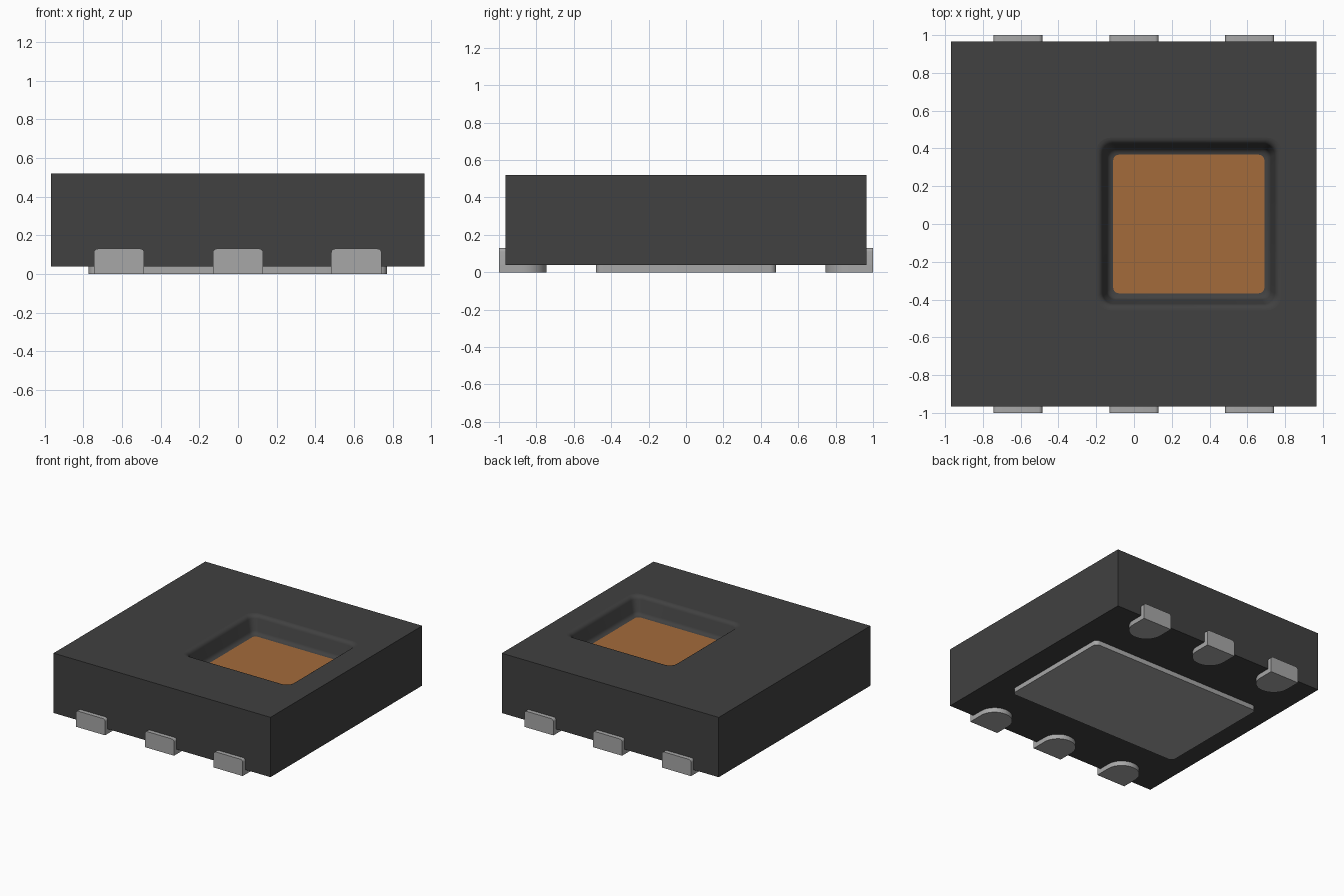
import bpy, bmesh, math

cube = bpy.data.objects.get("Cube")
if cube:
    bpy.data.objects.remove(cube, do_unlink=True)


def material(name, rgb):
    mat = bpy.data.materials.new(name)
    mat.use_nodes = True
    color = (*rgb, 1.0)
    mat.diffuse_color = color
    bsdf = mat.node_tree.nodes["Principled BSDF"]
    bsdf.inputs["Base Color"].default_value = color
    bsdf.inputs["Roughness"].default_value = 0.6
    return mat


charcoal = material("charcoal plastic", (0.052, 0.052, 0.052))
silver = material("silver metal", (0.39, 0.39, 0.39))
copper = material("copper sensor", (0.37, 0.147, 0.044))


def finish(bm, name, mats):
    bmesh.ops.recalc_face_normals(bm, faces=bm.faces[:])
    mesh = bpy.data.meshes.new(name)
    bm.to_mesh(mesh)
    bm.free()
    for mat in mats:
        mesh.materials.append(mat)
    obj = bpy.data.objects.new(name, mesh)
    bpy.context.collection.objects.link(obj)
    return obj


def rounded_rect(x0, x1, y0, y1, radii, segs=6):
    """Counter-clockwise outline; radii start at the (x0, y0) corner."""
    corners = [(x0, y0, 1, 1), (x1, y0, -1, 1), (x1, y1, -1, -1), (x0, y1, 1, -1)]
    pts = []
    for i, ((x, y, sx, sy), r) in enumerate(zip(corners, radii)):
        if r == 0:
            pts.append((x, y))
            continue
        for k in range(segs + 1):
            a = math.pi * (1 + i / 2) + math.pi / 2 * k / segs
            pts.append((x + sx * r + r * math.cos(a), y + sy * r + r * math.sin(a)))
    return pts


def prism(name, outline, place, mat):
    """Extrude a 2D outline; place(u, v, t) gives the point on cap t = 0 or 1."""
    bm = bmesh.new()
    caps = [[bm.verts.new(place(u, v, t)) for u, v in outline] for t in (0, 1)]
    for cap in caps:
        bm.faces.new(cap)
    n = len(outline)
    for i in range(n):
        j = (i + 1) % n
        bm.faces.new((caps[0][i], caps[0][j], caps[1][j], caps[1][i])).smooth = True
    # Keep the rims and square corners crisp
    bmesh.ops.recalc_face_normals(bm, faces=bm.faces[:])
    for e in bm.edges:
        e.smooth = e.calc_face_angle(0) < math.radians(35)
    return finish(bm, name, [mat])


# Package body with a soft-walled window in its top
X0, X1, Y, ZB, ZT = -0.968, 0.966, 0.966, 0.038, 0.52
DEPTH, WALL, SEGS, ARC = 0.14, 0.09, 6, 5
THETA, R = math.radians(76), 0.035

# S-shaped wall profile as (inset from rim, drop below top)
upper = [(R * math.sin(THETA * k / ARC), R * (1 - math.cos(THETA * k / ARC)))
         for k in range(ARC + 1)]
profile = upper + [(WALL - d, DEPTH - h) for d, h in reversed(upper)]

bm = bmesh.new()
loops = []
for d, h in profile:
    r = 0.075 - 0.045 * d / WALL
    outline = rounded_rect(-0.2 + d, 0.78 - d, -0.457 + d, 0.457 - d, [r] * 4, SEGS)
    loops.append([bm.verts.new((x, y, ZT - h)) for x, y in outline])
n = len(loops[0])
for a, b in zip(loops, loops[1:]):
    for i in range(n):
        j = (i + 1) % n
        bm.faces.new((a[i], a[j], b[j], b[i])).smooth = True
# Sensor floor
bm.faces.new(loops[-1]).material_index = 1
# Outer box, with the top split into four pieces around the window
square = [(X0, -Y), (X1, -Y), (X1, Y), (X0, Y)]
top = [bm.verts.new((x, y, ZT)) for x, y in square]
bottom = [bm.verts.new((x, y, ZB)) for x, y in square]
bm.faces.new(bottom)
step = SEGS + 1
for i in range(4):
    j = (i + 1) % 4
    bm.faces.new((bottom[i], bottom[j], top[j], top[i]))
    start = i * step + SEGS // 2
    rim = [loops[0][(start + k) % n] for k in range(step + 1)]
    bm.faces.new([top[i], top[j]] + rim[::-1])
finish(bm, "package_body", [charcoal, copper])

# Thermal pad underneath
prism("thermal_pad", rounded_rect(-0.773, 0.77, -0.482, 0.482, [0.035] * 4),
      lambda u, v, t: (u, v, 0.04 * t), silver)

# Contact leads: D-shaped foot below and upright tab on each long side
HALF = 0.13
foot = rounded_rect(-HALF, HALF, 0.745, 1.0, [HALF - 0.001, HALF - 0.001, 0, 0], 10)
tab = rounded_rect(-HALF, HALF, 0.0, 0.13, [0, 0, 0.02, 0.02], 4)
for side, label in ((-1, "front"), (1, "back")):
    for cx, pos in ((-0.615, "right"), (0.0, "middle"), (0.612, "left")):
        prism(f"{label}_{pos}_foot", foot,
              lambda u, v, t: (cx + u, side * v, 0.04 * t), silver)
        prism(f"{label}_{pos}_tab", tab,
              lambda u, v, t: (cx + u, side * (0.964 + 0.036 * t), v), silver)
